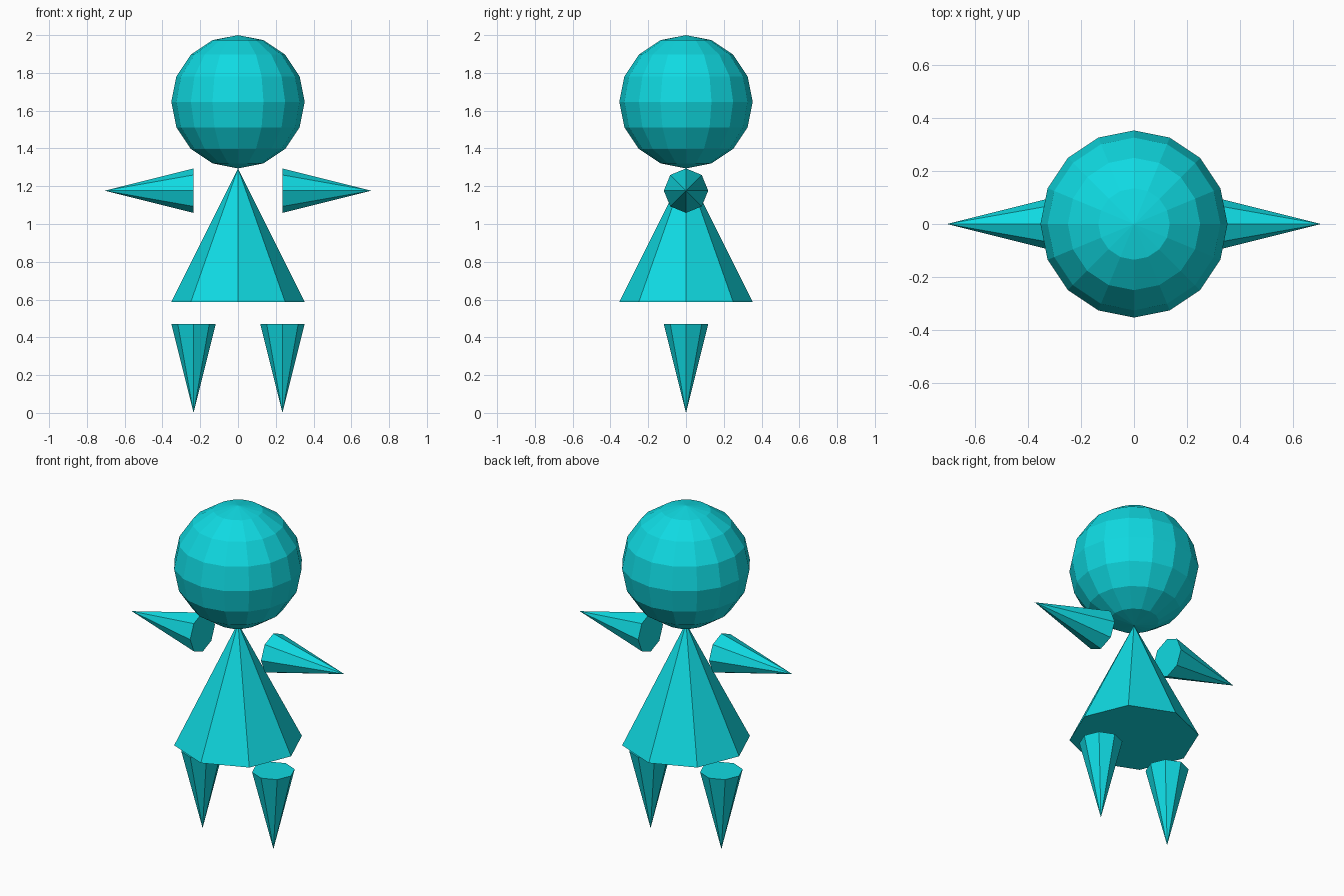
import bpy
import math

if "Cube" in bpy.data.objects:
    bpy.data.objects.remove(bpy.data.objects["Cube"])

U = 2 / 1.7  # design unit: figure is 1.7 units tall, scaled to 2

teal = bpy.data.materials.new("teal")
teal.diffuse_color = (0.005, 0.70, 0.76, 1)
teal.use_nodes = True
teal.node_tree.nodes["Principled BSDF"].inputs["Base Color"].default_value = teal.diffuse_color


def finish(name):
    ob = bpy.context.object
    ob.name = name
    ob.data.materials.append(teal)
    bpy.ops.object.shade_flat()
    return ob


def cone(name, radius, height, loc, rot=(0, 0, 0)):
    """Eight-sided closed cone, centred halfway up its height."""
    bpy.ops.mesh.primitive_cone_add(
        vertices=8, radius1=radius * U, radius2=0, depth=height * U,
        location=[c * U for c in loc], rotation=rot)
    return finish(name)


# Head
bpy.ops.mesh.primitive_uv_sphere_add(
    segments=16, ring_count=8, radius=0.3 * U, location=(0, 0, 1.4 * U))
finish("head")

# Body, point up
cone("body", 0.3, 0.6, (0, 0, 0.8))

for side, s in (("left", -1), ("right", 1)):
    # Arm, point outward
    cone(side + "_arm", 0.1, 0.4, (s * 0.4, 0, 1.0), (0, s * math.pi / 2, 0))
    # Leg, point down
    cone(side + "_leg", 0.1, 0.4, (s * 0.2, 0, 0.2), (math.pi, 0, 0))
